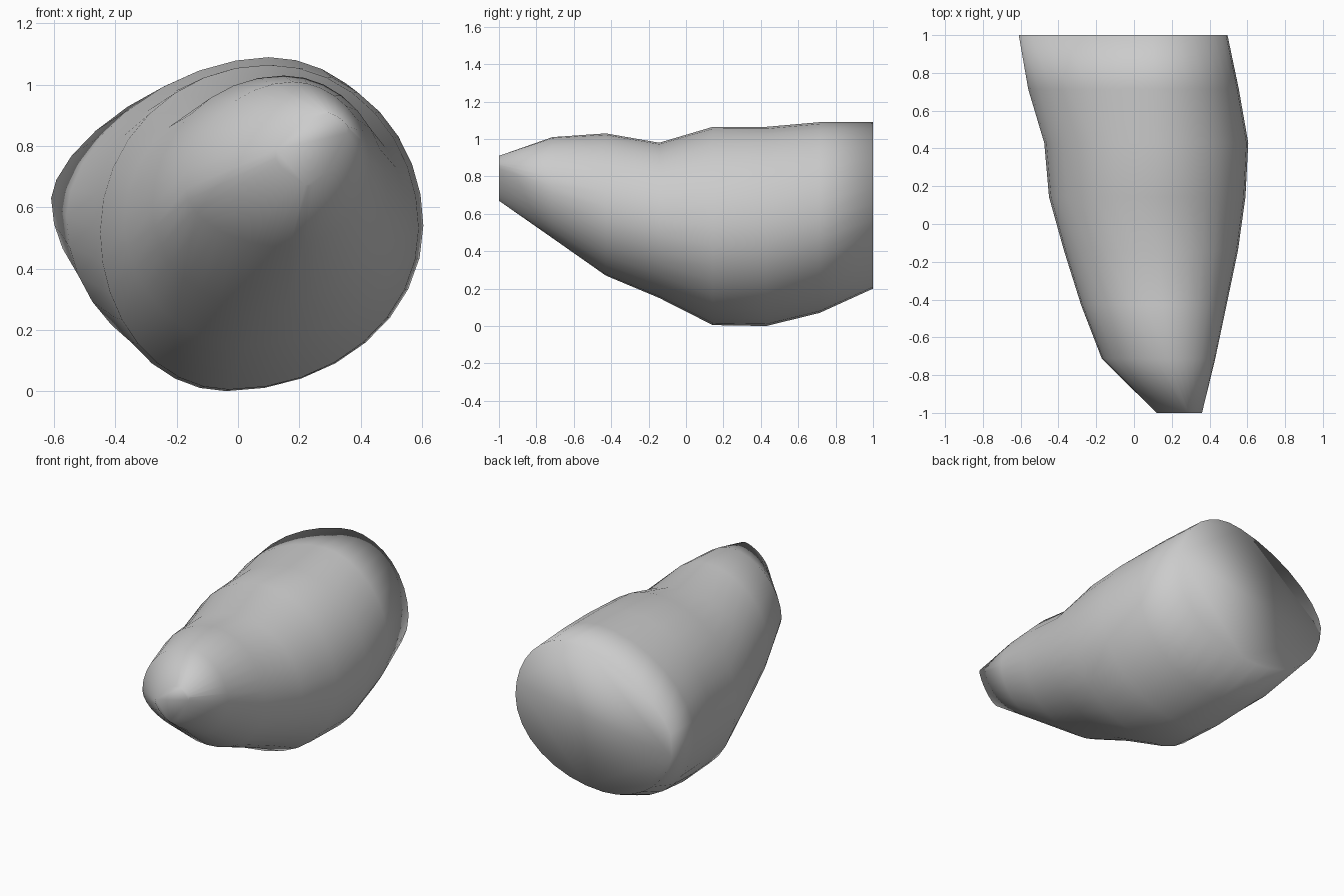
import bpy, bmesh, math

if "Cube" in bpy.data.objects:
    bpy.data.objects.remove(bpy.data.objects["Cube"])

# Cross-sections along the length: y, then the four extreme points
# left (x, z), right (x, z), bottom (x, z), top (x, z), and the roundness of
# the upper left quarter and of the others (2 = elliptical, lower = flatter)
SECTIONS = [
    (-1.0, (0.12, 0.77), (0.36, 0.86), (0.23, 0.67), (0.29, 0.91), 1.6, 1.4),
    (-0.714, (-0.17, 0.66), (0.43, 0.75), (0.17, 0.47), (0.18, 1.01), 1.9, 1.9),
    (-0.429, (-0.28, 0.60), (0.49, 0.64), (0.08, 0.27), (0.15, 1.03), 2.0, 2.0),
    (-0.143, (-0.37, 0.55), (0.55, 0.57), (0.03, 0.15), (0.13, 0.98), 2.1, 2.0),
    (0.143, (-0.45, 0.52), (0.59, 0.53), (-0.03, 0.005), (0.10, 1.065), 2.0, 2.0),
    (0.429, (-0.475, 0.54), (0.605, 0.54), (-0.04, 0.0), (0.12, 1.065), 2.0, 2.0),
    (0.714, (-0.56, 0.57), (0.555, 0.58), (-0.06, 0.07), (0.10, 1.09), 1.8, 2.0),
    (1.0, (-0.61, 0.63), (0.495, 0.65), (-0.12, 0.20), (0.10, 1.09), 1.6, 2.0),
]
SIDES = 32


def add_ring(bm, y, left, right, bottom, top, round_ul, round_rest):
    ring = []
    for i in range(SIDES):
        a = 2 * math.pi * i / SIDES
        c, s = math.cos(a), math.sin(a)
        side = right if c > 0 else left
        end = top if s > 0 else bottom
        p = round_ul if (c <= 0 and s > 0) else round_rest
        u, v = abs(c) ** (2 / p), abs(s) ** (2 / p)
        x = end[0] + (side[0] - end[0]) * u
        z = side[1] + (end[1] - side[1]) * v
        ring.append(bm.verts.new((x, y, z)))
    return ring


# Tapered body lofted through the sections
bm = bmesh.new()
rings = [add_ring(bm, *s) for s in SECTIONS]
for a, b in zip(rings, rings[1:]):
    for i in range(SIDES):
        j = (i + 1) % SIDES
        bm.faces.new((a[i], a[j], b[j], b[i]))

# Flat ends
bm.faces.new(rings[0])
bm.faces.new(rings[-1])
bmesh.ops.recalc_face_normals(bm, faces=bm.faces)
for f in bm.faces:
    f.smooth = True

mesh = bpy.data.meshes.new("tapered_body")
bm.to_mesh(mesh)
bm.free()
body = bpy.data.objects.new("tapered_body", mesh)
bpy.context.collection.objects.link(body)
